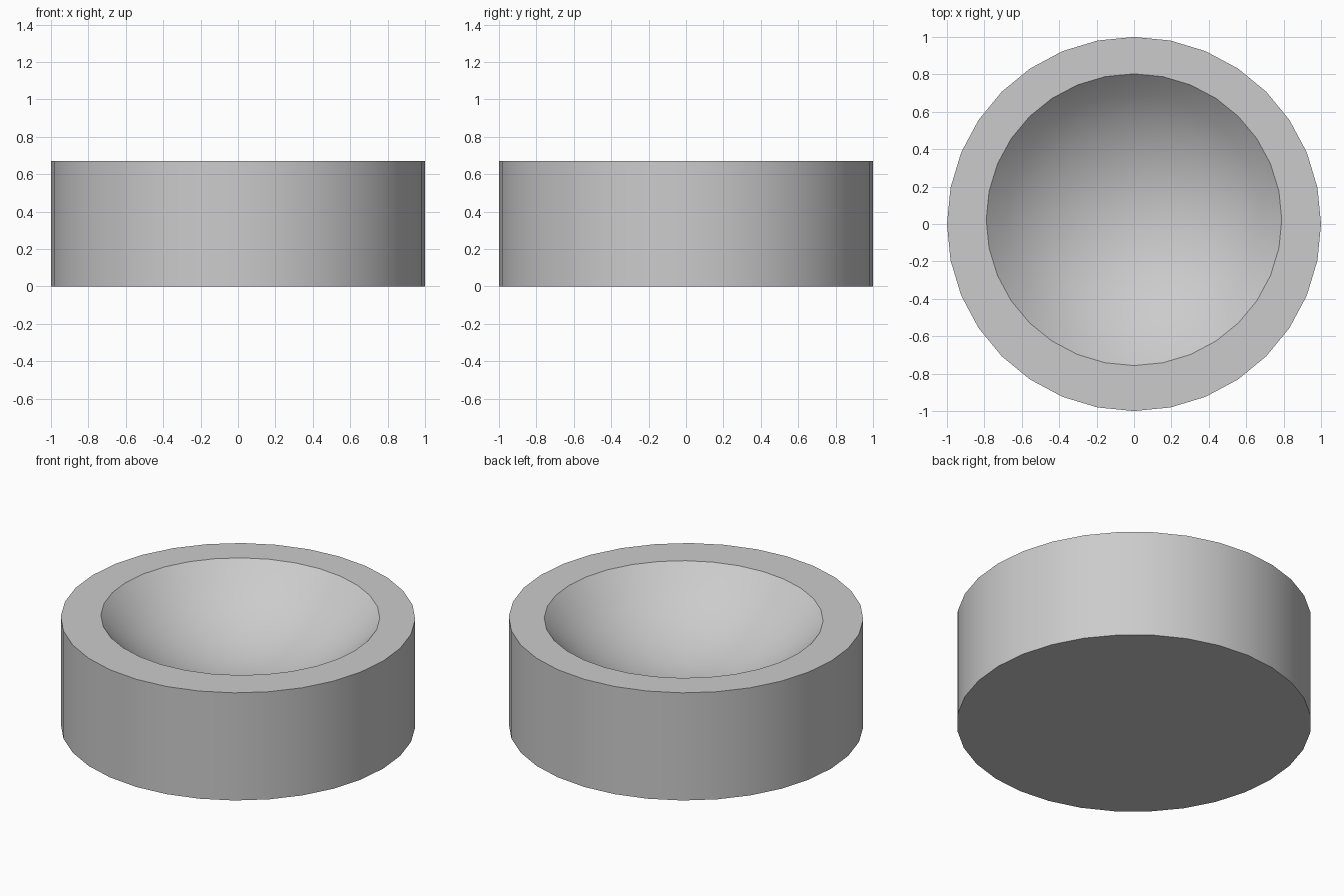
import bpy
import bmesh
import math

SIDES = 32
BOWL_RINGS = 6
HEIGHT = 0.67
DEPTH = 0.355
BOWL_X, BOWL_Y, BOWL_SHIFT = 0.79, 0.78, 0.023

cube = bpy.data.objects.get("Cube")
if cube:
    bpy.data.objects.remove(cube, do_unlink=True)

# Single plain grey
grey = bpy.data.materials.new("plain grey")
grey.use_nodes = True
colour = (0.6, 0.6, 0.6, 1)
grey.diffuse_color = colour
grey.node_tree.nodes["Principled BSDF"].inputs["Base Color"].default_value = colour

bm = bmesh.new()


def ring(rx, ry, z, shift=0):
    """One horizontal loop of vertices."""
    angles = [math.tau * i / SIDES for i in range(SIDES)]
    return [bm.verts.new((rx * math.cos(a), shift + ry * math.sin(a), z)) for a in angles]


def loft(a, b):
    """Quads between two loops."""
    for i in range(SIDES):
        j = (i + 1) % SIDES
        bm.faces.new((a[i], a[j], b[j], b[i]))


# Base and outer wall
base = ring(1, 1, 0)
bm.faces.new(base[::-1])
last = ring(1, 1, HEIGHT)
loft(base, last)

# Flat rim, then a shallow spherical hollow, set slightly back
radius = (BOWL_X ** 2 + DEPTH ** 2) / (2 * DEPTH)
rim_angle = math.asin(BOWL_X / radius)
for k in range(BOWL_RINGS):
    t = rim_angle * (1 - k / BOWL_RINGS)
    size = math.sin(t) / math.sin(rim_angle)
    z = HEIGHT - radius * (math.cos(t) - math.cos(rim_angle))
    loop = ring(BOWL_X * size, BOWL_Y * size, z, BOWL_SHIFT)
    loft(last, loop)
    last = loop

# Bottom point of the hollow
pole = bm.verts.new((0, BOWL_SHIFT, HEIGHT - DEPTH))
for i in range(SIDES):
    bm.faces.new((last[i], last[(i + 1) % SIDES], pole))

bmesh.ops.recalc_face_normals(bm, faces=bm.faces)
mesh = bpy.data.meshes.new("round_bowl")
bm.to_mesh(mesh)
bm.free()
mesh.materials.append(grey)

bowl = bpy.data.objects.new("round_bowl", mesh)
bpy.context.collection.objects.link(bowl)
bpy.ops.object.select_all(action="DESELECT")
bowl.select_set(True)
bpy.context.view_layer.objects.active = bowl
bpy.ops.object.shade_smooth_by_angle(angle=math.radians(30))
